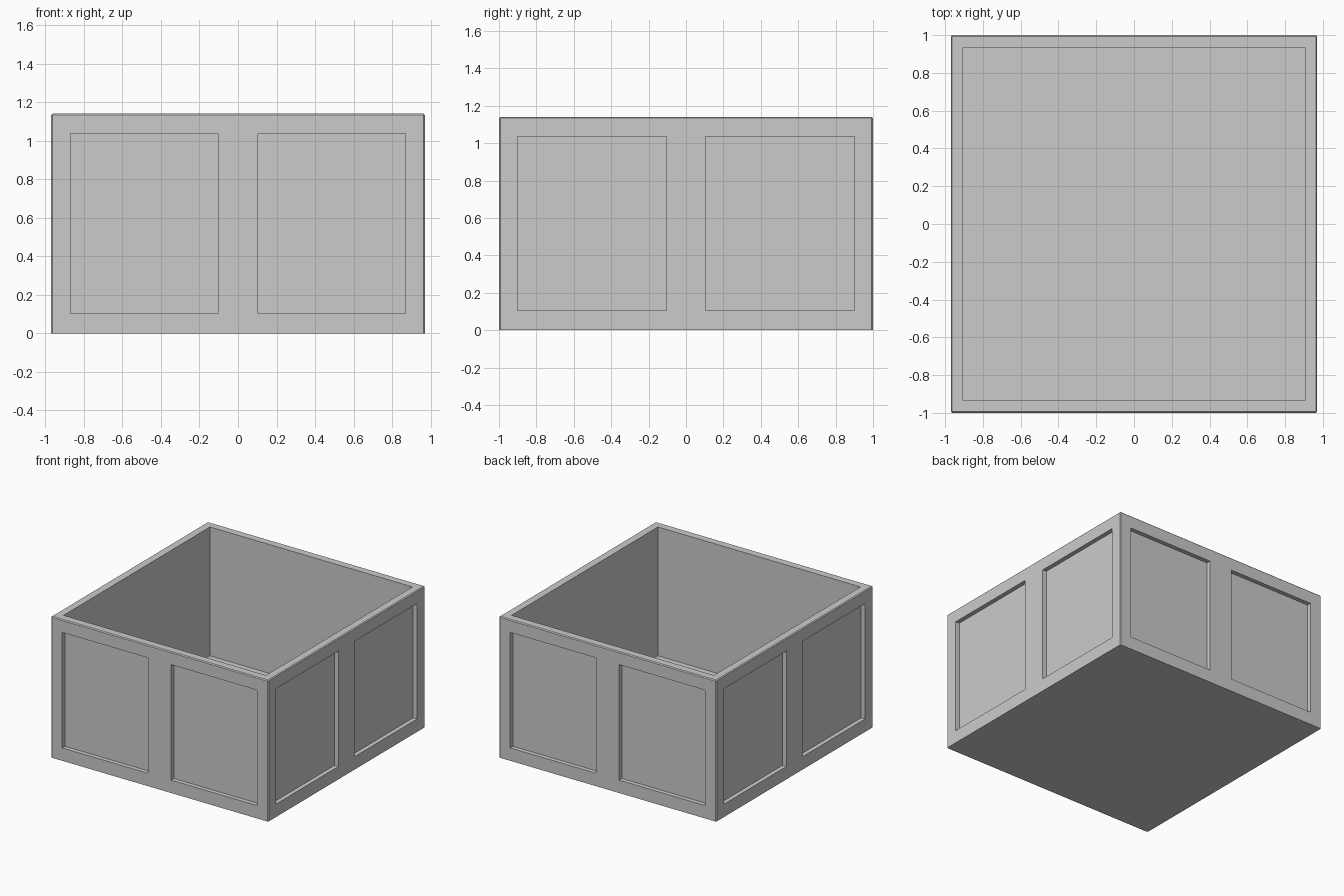
import bpy, bmesh
from mathutils import Matrix, Vector

if "Cube" in bpy.data.objects:
    bpy.data.objects.remove(bpy.data.objects["Cube"])

HX, HY, H = 0.97, 1.0, 1.14          # outer half sizes and height
WALL, FLOOR, RECESS = 0.066, 0.10, 0.035
Z0, Z1 = 0.104, 1.036                # panel bottom and top


def add_box(bm, lo, hi):
    lo, hi = Vector(lo), Vector(hi)
    mat = Matrix.Translation((lo + hi) / 2) @ Matrix.Diagonal((*(hi - lo), 1))
    return bmesh.ops.create_cube(bm, size=1, matrix=mat)["verts"]


def finish(bm, name):
    mesh = bpy.data.meshes.new(name)
    bm.to_mesh(mesh)
    bm.free()
    obj = bpy.data.objects.new(name, mesh)
    bpy.context.collection.objects.link(obj)
    return obj


# Outer block with slightly eased upright and top edges
bm = bmesh.new()
add_box(bm, (-HX, -HY, 0), (HX, HY, H))
edges = [e for e in bm.edges if max(v.co.z for v in e.verts) > H - 0.001]
bmesh.ops.bevel(bm, geom=edges, offset=0.007, segments=1, affect='EDGES')
box = finish(bm, "planter_box")

# Cutters: the open cavity and two recessed panels on every side
bm = bmesh.new()
add_box(bm, (WALL - HX, WALL - HY, FLOOR), (HX - WALL, HY - WALL, H + 0.2))
for s in (-1, 1):
    for a, b in ((0.103, 0.87), (-0.87, -0.103)):
        y = sorted((s * (HY - RECESS), s * (HY + 0.1)))
        add_box(bm, (a, y[0], Z0), (b, y[1], Z1))
    for a, b in ((0.103, 0.90), (-0.90, -0.103)):
        x = sorted((s * (HX - RECESS), s * (HX + 0.1)))
        add_box(bm, (x[0], a, Z0), (x[1], b, Z1))
cutter = finish(bm, "recess_cutter")
cutter.hide_render = True

# Carve the recesses, then drop the cutter
mod = box.modifiers.new("recesses", 'BOOLEAN')
mod.operation, mod.solver, mod.object = 'DIFFERENCE', 'EXACT', cutter
bpy.context.view_layer.objects.active = box
box.select_set(True)
bpy.ops.object.modifier_apply(modifier=mod.name)
bpy.data.objects.remove(cutter)
